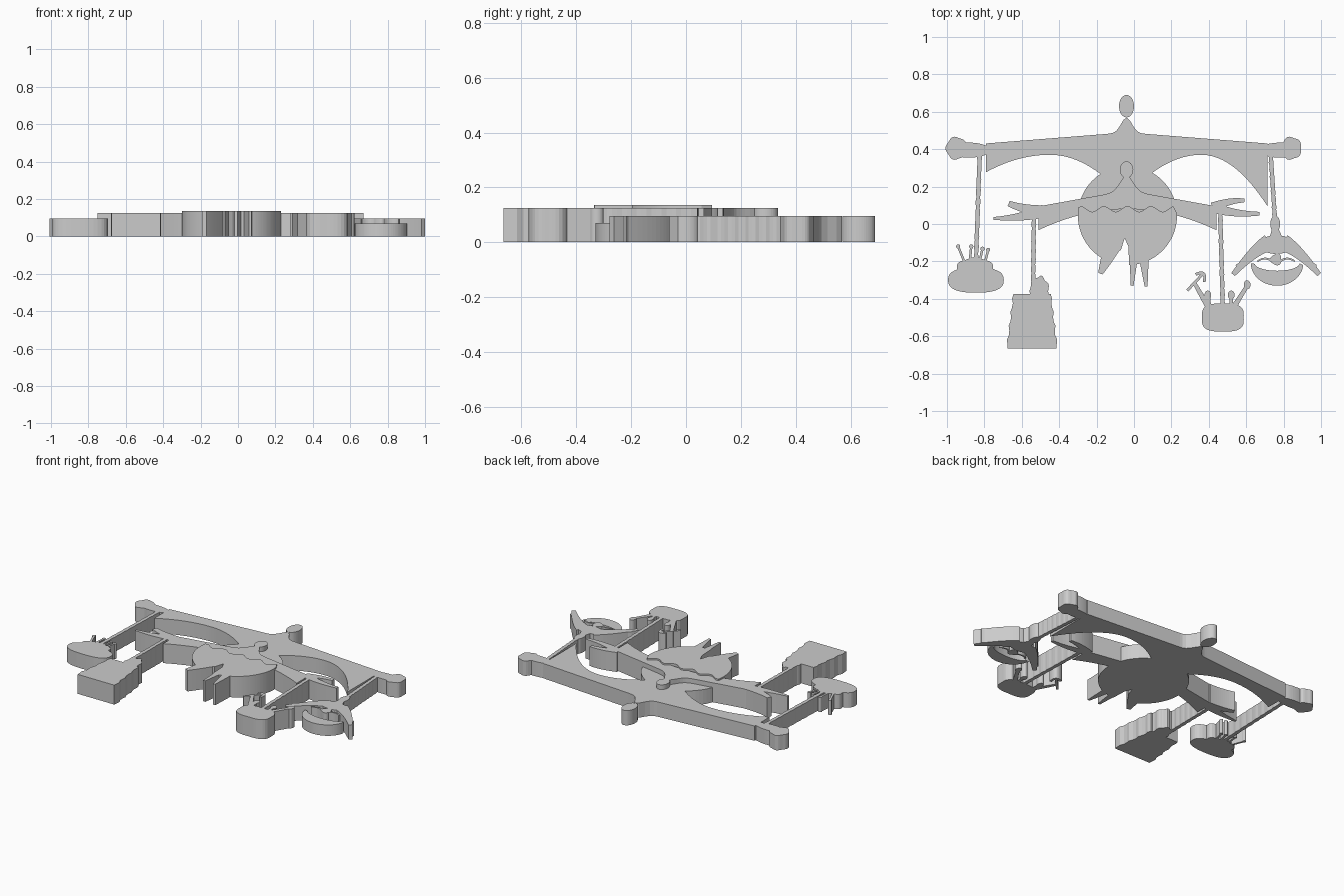
import bpy
import bmesh
import math
from mathutils import Vector

if "Cube" in bpy.data.objects:
    bpy.data.objects.remove(bpy.data.objects["Cube"], do_unlink=True)

grey = bpy.data.materials.new("plain_grey")
grey.use_nodes = True
grey.diffuse_color = (.6, .6, .6, 1)
grey.node_tree.nodes["Principled BSDF"].inputs["Base Color"].default_value = grey.diffuse_color

# Thickness of each layer
REAR, FRONT, SKIRT, CUP = .095, .125, .135, .07


def prism(name, outline, height):
    """Flat plate standing on the ground with the given outline."""
    bm = bmesh.new()
    base = bm.faces.new([bm.verts.new((x, y, 0)) for x, y in outline])
    grown = bmesh.ops.extrude_face_region(bm, geom=[base], use_keep_orig=True)
    top = [item for item in grown["geom"] if isinstance(item, bmesh.types.BMVert)]
    bmesh.ops.translate(bm, verts=top, vec=(0, 0, height))
    bmesh.ops.recalc_face_normals(bm, faces=bm.faces)
    mesh = bpy.data.meshes.new(name)
    bm.to_mesh(mesh)
    bm.free()
    mesh.materials.append(grey)
    plate = bpy.data.objects.new(name, mesh)
    bpy.context.collection.objects.link(plate)


def arc(center, radii, start, end, ripple=0, waves=4, count=40):
    """Elliptical arc in degrees; ripple squares or scallops the outline."""
    outline = []
    for i in range(count):
        angle = math.radians(start + (end - start) * i / count)
        swell = 1 - ripple * math.cos(waves * angle)
        outline.append((center[0] + radii[0] * swell * math.cos(angle),
                        center[1] + radii[1] * swell * math.sin(angle)))
    return outline


def oval(name, center, radii, height, ripple=0, waves=4):
    prism(name, arc(center, radii, 0, 360, ripple, waves), height)


def curve_between(left, right, rule, count=80):
    """Points on y = rule(x) from left to right."""
    steps = [left + (right - left) * i / count for i in range(count + 1)]
    return [(x, rule(x)) for x in steps]


def span(name, left, right, bottom, top, height):
    """Plate filling the space between two height rules."""
    outline = curve_between(left, right, bottom) + curve_between(right, left, top)
    prism(name, outline, height)


def limb(name, start, bend, end, widths, height, wobble=0, count=12):
    """Tapered bar bent towards a middle point; wobble roughens its edges."""
    start, bend, end = Vector(start), Vector(bend), Vector(end)
    near_edge, far_edge = [], []
    for i in range(count + 1):
        t = i / count
        first, second = start.lerp(bend, t), bend.lerp(end, t)
        across = (second - first).orthogonal().normalized()
        width = widths[0] + (widths[1] - widths[0]) * t
        across *= width / 2 * (1 + wobble * math.sin(i * 2))
        middle = first.lerp(second, t)
        near_edge.append(middle + across)
        far_edge.append(middle - across)
    prism(name, [tuple(p) for p in near_edge + far_edge[::-1]], height)


def bar(name, start, end, widths, height, wobble=0, count=12):
    middle = (Vector(start) + Vector(end)) / 2
    limb(name, start, middle, end, widths, height, wobble, count)


def neck(x, height, width):
    """Bell-shaped rise that joins shoulders to a head."""
    return height * math.exp(-((x + .04) / width) ** 2)


# Rear figure: wide arms ending in hanging sleeves, lumpy hands, head
def rear_top(x):
    return .43 + .06 * (1 - abs(x + .04) / .76) + neck(x, .08, .04)


def rear_bottom(x):
    if x < -.05:
        drop = .8 if x < -.45 else 1.4
        return .37 - drop * (x + .45) ** 2
    drop = 1.4 if x < .36 else 2.2
    return .37 - drop * (x - .36) ** 2


span("rear_arms", -.79, .715, rear_bottom, rear_top, REAR)
oval("rear_head", (-.04, .63), (.04, .06), REAR)
for name, palm, knuckle in [("rear_right_hand", -.88, -.95), ("rear_left_hand", .78, .84)]:
    oval(name, (palm, .395), (.11, .04), REAR)
    oval(name + "_fist", (knuckle, .405), (.055, .06), REAR, ripple=.06, waves=5)

# Round body behind the front figure
middle, girth = (-.035, .045), (.265, .265)
prism("round_body", arc(middle, girth, -5, 190), REAR)


# Front figure: narrower arms, head and open hands
def front_top(x):
    return .09 + .09 * (1 - abs(x + .035) / .5) + neck(x, .08, .05)


def front_bottom(x):
    return .08 - .5 * (x + .035) ** 2


span("front_arms", -.51, .44, front_bottom, front_top, FRONT)
oval("front_head", (-.04, .29), (.036, .045), FRONT)
limb("front_right_hand", (-.48, .07), (-.6, .03), (-.75, .03), (.07, .015), FRONT)
limb("front_right_thumb", (-.5, .07), (-.6, .08), (-.67, .11), (.06, .03), FRONT)
limb("front_left_hand", (.42, .09), (.53, .05), (.67, .055), (.06, .02), FRONT)
limb("front_left_thumb", (.42, .09), (.52, .13), (.59, .125), (.05, .02), FRONT)

# Skirt: rounded sides, wavy waist, notched hem and pointed legs
hem = [(-.07, -.14), (-.05, -.075), (-.03, -.12)]
waist = curve_between(.21, -.28, lambda x: .08 + .015 * math.cos(50 * (x + .035)))
prism("skirt", arc(middle, girth, 170, 240) + hem + arc(middle, girth, -88, 5) + waist, SKIRT)
limb("bent_leg", (-.11, -.1), (-.15, -.2), (-.18, -.265), (.1, .025), SKIRT)
bar("middle_leg", (0, -.15), (-.01, -.33), (.05, .015), SKIRT)
bar("outer_leg", (.05, -.15), (.065, -.335), (.06, .015), SKIRT)

# Twisted ropes hanging from the four hands
for name, top, bottom, height in [
        ("rear_right_rope", (-.825, .37), (-.845, -.2), REAR),
        ("front_right_rope", (-.535, .06), (-.54, -.4), FRONT),
        ("front_left_rope", (.46, .09), (.475, -.45), FRONT),
        ("rear_left_rope", (.73, .38), (.755, 0), REAR)]:
    bar(name, top, bottom, (.023, .023), height, wobble=.15, count=30)

# Rounded pot with stalks, rear right
oval("rear_right_pot", (-.845, -.3), (.155, .07), REAR, ripple=.04)
oval("rear_right_pot_rim", (-.85, -.24), (.1, .06), REAR, ripple=.05, waves=6)
for tip, root in [(-.94, -.9), (-.87, -.88), (-.81, -.83), (-.78, -.8)]:
    lean = (tip, -.12 - .2 * max(0, tip + .87))
    bar("pot_stalk", lean, (root, -.22), (.013, .013), REAR)
    oval("stalk_tip", lean, (.011, .011), REAR)

# Lumpy sack, front right
bar("front_right_sack", (-.545, -.375), (-.545, -.665), (.2, .27), FRONT, wobble=.04)
oval("sack_bundle", (-.505, -.36), (.05, .08), FRONT, ripple=.08, waves=7)

# Squarish pot with small riders, front left
oval("front_left_pot", (.475, -.5), (.12, .08), FRONT, ripple=.07)
for x, y in [(.395, -.38), (.52, -.38), (.605, -.325)]:
    oval("rider_head", (x, y), (.018, .024), FRONT)
for x in (.4, .52):
    bar("rider_neck", (x, -.38), (x, -.45), (.015, .025), FRONT)
bar("right_rider_arm", (.32, -.31), (.4, -.45), (.02, .03), FRONT)
bar("left_rider_arm", (.605, -.33), (.53, -.45), (.02, .03), FRONT)
bar("tool_handle", (.285, -.355), (.37, -.265), (.015, .015), FRONT)
limb("tool_blade", (.33, -.27), (.39, -.24), (.375, -.31), (.015, .015), FRONT)

# Hanging figure, rear left: head, shoulders and spread arms
axis = .76
oval("hanging_head", (.755, 0), (.026, .045), REAR)
bar("hanging_neck", (.755, -.02), (axis, -.1), (.03, .09), REAR)
oval("hanging_torso", (axis, -.11), (.09, .05), REAR)
for name, side in [("right", -1), ("left", 1)]:
    def out(distance):
        return axis + side * distance
    limb("hanging_arm_" + name, (out(.04), -.1), (out(.12), -.14), (out(.23), -.27), (.09, .025), REAR)
    bar("hanging_finger_" + name, (out(.16), -.2), (out(.215), -.225), (.03, .012), REAR)
    limb("trim_" + name, (out(.02), -.2), (out(.06), -.17), (out(.1), -.2), (.012, .008), REAR)
oval("trim_drop", (axis, -.19), (.03, .03), REAR, ripple=.1, waves=3)

# Crescent cup under the hanging figure
rim = (.765, -.21)
prism("crescent_cup", arc(rim, (.14, .12), 180, 360) + arc(rim, (.12, .04), 360, 180), CUP)
